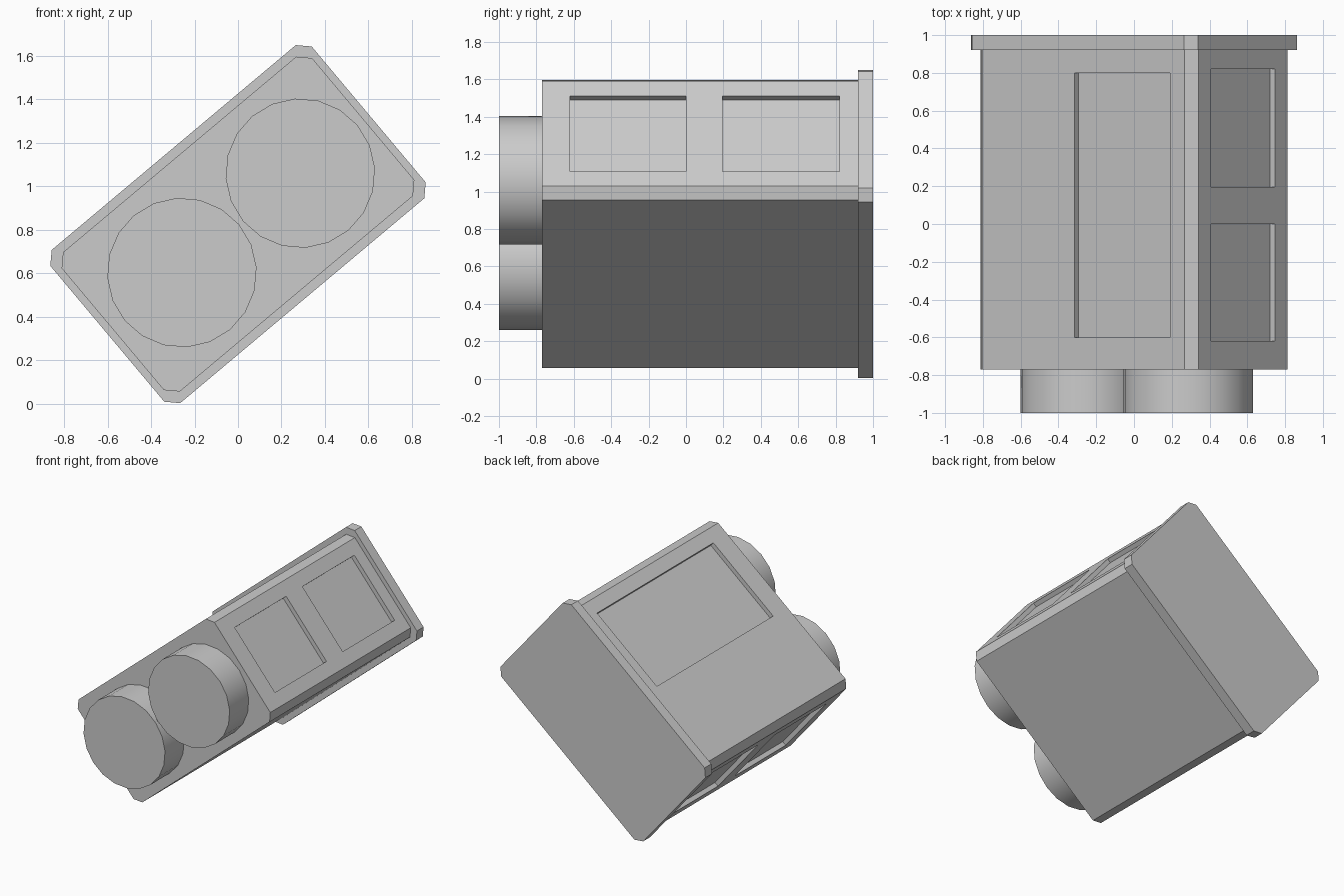
import bpy, bmesh, math
from mathutils import Matrix

cube = bpy.data.objects.get("Cube")
if cube:
    bpy.data.objects.remove(cube, do_unlink=True)

# Single flat grey for the whole model
grey = bpy.data.materials.new("plain_grey")
grey.use_nodes = True
color = (0.6, 0.6, 0.6, 1)
grey.diffuse_color = color
grey.node_tree.nodes["Principled BSDF"].inputs["Base Color"].default_value = color

# Everything is built upright, then tilted about the y axis
TILT = Matrix.Translation((0, 0, 0.826)) @ Matrix.Rotation(math.radians(-40), 4, 'Y')


def finish(name, bm):
    bmesh.ops.recalc_face_normals(bm, faces=bm.faces)
    mesh = bpy.data.meshes.new(name)
    bm.to_mesh(mesh)
    bm.free()
    mesh.materials.append(grey)
    obj = bpy.data.objects.new(name, mesh)
    obj.matrix_world = TILT
    bpy.context.scene.collection.objects.link(obj)
    return obj


def box(bm, x0, x1, y0, y1, z0, z1):
    centre = Matrix.Translation(((x0 + x1) / 2, (y0 + y1) / 2, (z0 + z1) / 2))
    scale = Matrix.Diagonal((x1 - x0, y1 - y0, z1 - z0, 1))
    bmesh.ops.create_cube(bm, size=1, matrix=centre @ scale)


def chamfered_block(name, hx, hz, y0, y1, chamfer=0.052):
    bm = bmesh.new()
    box(bm, -hx, hx, y0, y1, -hz, hz)
    long_edges = [e for e in bm.edges
                  if abs(e.verts[0].co.y - e.verts[1].co.y) > 0.01]
    bmesh.ops.bevel(bm, geom=long_edges, offset=chamfer, segments=1, affect='EDGES')
    return finish(name, bm)


# Main housing and the wider plate behind it
HX, HZ, DEPTH = 0.752, 0.418, 0.033
body = chamfered_block("body", HX, HZ, -0.77, 0.92)
chamfered_block("back_plate", 0.785, 0.46, 0.92, 1.0)

# Recessed panels: two on each end, one on the upper long face
bm = bmesh.new()
for side in (-1, 1):
    xs = sorted((side * (HX - DEPTH), side * (HX + 0.1)))
    for y0, y1 in ((-0.62, 0.0), (0.195, 0.82)):
        box(bm, *xs, y0, y1, -0.264, 0.264)
box(bm, -0.06, 0.598, -0.6, 0.8, HZ - DEPTH, HZ + 0.1)
cutter = finish("panel_cutter", bm)
cutter.hide_render = True

cut = body.modifiers.new("panels", 'BOOLEAN')
cut.operation = 'DIFFERENCE'
cut.solver = 'EXACT'
cut.object = cutter
bpy.context.view_layer.update()
graph = bpy.context.evaluated_depsgraph_get()
carved = bpy.data.meshes.new_from_object(body.evaluated_get(graph))
body.modifiers.clear()
body.data = carved
bpy.data.objects.remove(cutter, do_unlink=True)

# Two round lens barrels on the front
for name, x in (("right_barrel", -0.341), ("left_barrel", 0.37)):
    bm = bmesh.new()
    place = Matrix.Translation((x, -0.88, -0.005)) @ Matrix.Rotation(math.pi / 2, 4, 'X')
    bmesh.ops.create_cone(bm, cap_ends=True, segments=20, radius1=0.344,
                          radius2=0.344, depth=0.24, matrix=place)
    barrel = finish(name, bm)
    bpy.ops.object.select_all(action='DESELECT')
    barrel.select_set(True)
    bpy.context.view_layer.objects.active = barrel
    bpy.ops.object.shade_smooth_by_angle(angle=math.radians(35))
